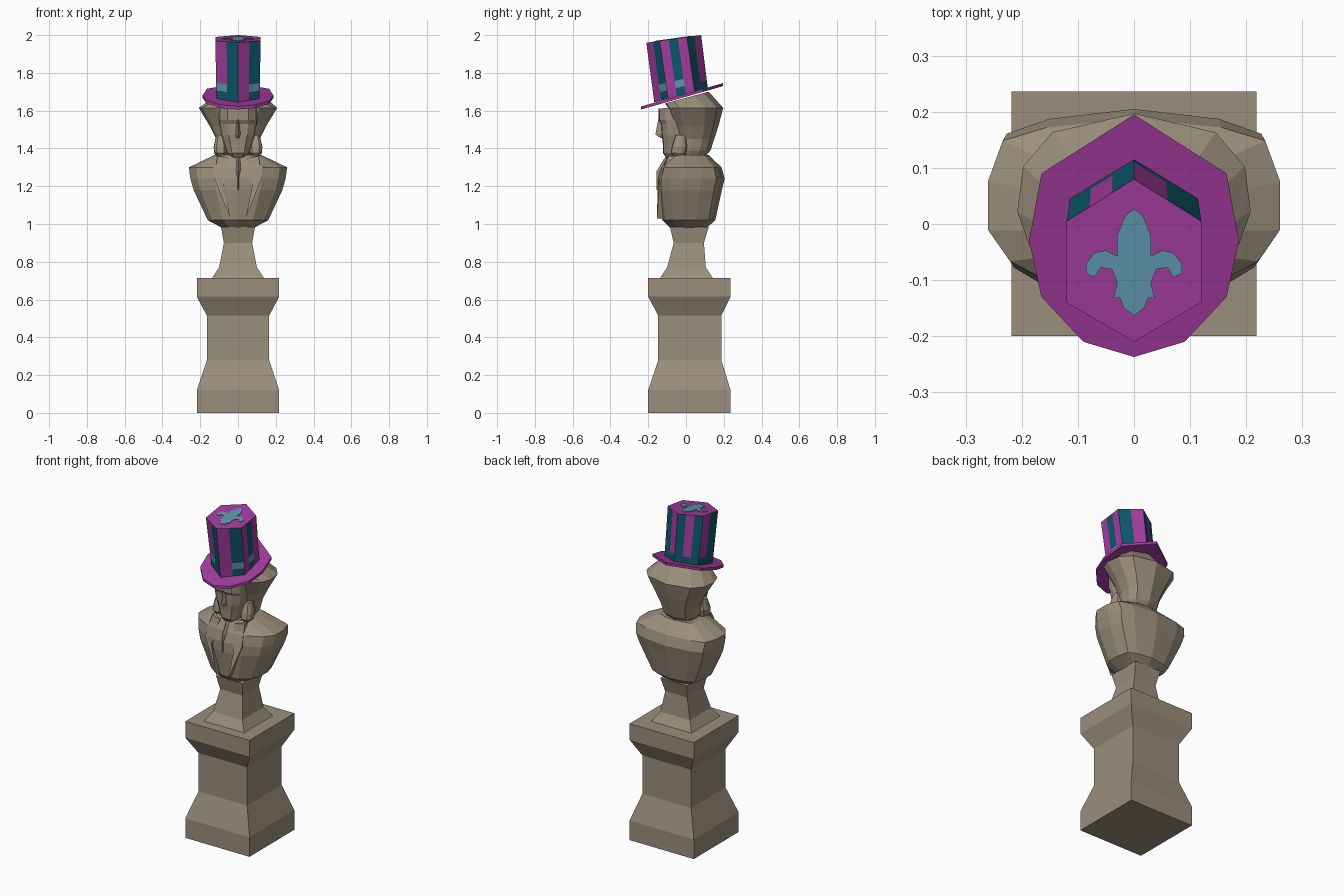
import bpy, bmesh, math
from mathutils import Vector

if "Cube" in bpy.data.objects:
    bpy.data.objects.remove(bpy.data.objects["Cube"])


def material(name, rgb):
    m = bpy.data.materials.new(name)
    m.diffuse_color = (*rgb, 1)
    m.use_nodes = True
    m.node_tree.nodes["Principled BSDF"].inputs["Base Color"].default_value = m.diffuse_color
    return m


STONE = material("stone", (0.33, 0.275, 0.2))
MAGENTA = material("magenta paint", (0.36, 0.045, 0.34))
TEAL = material("teal paint", (0.004, 0.095, 0.145))
BLUE = material("light blue paint", (0.115, 0.31, 0.43))


def make(name, verts, faces, mats, indices=None):
    me = bpy.data.meshes.new(name)
    me.from_pydata(verts, [], faces)
    for m in mats:
        me.materials.append(m)
    if indices:
        for p, i in zip(me.polygons, indices):
            p.material_index = i
    bm = bmesh.new()
    bm.from_mesh(me)
    bmesh.ops.remove_doubles(bm, verts=bm.verts, dist=1e-5)
    bmesh.ops.recalc_face_normals(bm, faces=bm.faces)
    bm.to_mesh(me)
    bm.free()
    ob = bpy.data.objects.new(name, me)
    bpy.context.collection.objects.link(ob)
    return ob


def mirrored(half):
    """Full outline from its right half, listed front to back."""
    return half + [(-x, y) for x, y in reversed(half) if x > 0]


def loft(name, half, rings, mat):
    """Rings are (z, half width, front y, back y[, tilt along y])."""
    outline = mirrored(half)
    n, verts, faces = len(outline), [], []
    for z, hw, yf, yb, *tilt in rings:
        for u, v in outline:
            y = (yf + yb) / 2 + v * (yb - yf) / 2
            verts.append((u * hw, y, z + (tilt[0] * y if tilt else 0)))
    for r in range(len(rings) - 1):
        for i in range(n):
            j = (i + 1) % n
            faces.append((r * n + i, r * n + j, r * n + n + j, r * n + n + i))
    faces += [tuple(range(n)), tuple(range(len(verts) - n, len(verts)))]
    return make(name, verts, faces, [mat])


def wedge(name, pts, depth, mat):
    """Front-facing plate extruded backwards into the body."""
    n = len(pts)
    verts = list(pts) + [(x, y + depth, z) for x, y, z in pts]
    faces = [tuple(range(n)), tuple(range(n, 2 * n))]
    faces += [(i, (i + 1) % n, n + (i + 1) % n, n + i) for i in range(n)]
    return make(name, verts, faces, [mat])


SQUARE = [(1, -1), (1, 1)]
TORSO = [(0, -1), (.5, -.9), (.85, -.6), (1, -.25), (1, .3), (.9, .75), (.6, .9), (0, 1)]
HEAD = [(0, -1), (.55, -.95), (.9, -.6), (1, -.2), (.95, .35), (.7, .77), (0, 1)]

# Pedestal and waisted foot of the bust
loft("pedestal", SQUARE, [
    (0, .218, -.2, .236), (.12, .218, -.2, .236), (.28, .165, -.147, .187),
    (.515, .165, -.147, .187), (.615, .218, -.2, .236), (.715, .218, -.2, .236)], STONE)
loft("bust_foot", SQUARE, [
    (.71, .14, -.14, .145), (.77, .1, -.1, .105), (.9, .075, -.065, .095),
    (.985, .09, -.085, .12)], STONE)

# Torso with shoulders
loft("torso", TORSO, [
    (.98, .085, -.085, .11), (1.02, .16, -.125, .155), (1.18, .235, -.148, .19),
    (1.24, .252, -.148, .205), (1.3, .26, -.13, .188), (1.365, .125, -.095, .12)], STONE)

# Lapels and neck cloth
for s, side in ((1, "right"), (-1, "left")):
    wedge(side + "_lapel", [
        (s * .05, -.105, 1.35), (s * .11, -.092, 1.36), (s * .125, -.14, 1.24),
        (s * .04, -.154, 1.03), (s * .075, -.15, 1.2)], .06, STONE)
loft("neck_cloth", [(0, -1), (1, 0), (0, 1)], [
    (1.18, .02, -.155, -.05), (1.28, .045, -.155, 0), (1.34, .06, -.12, .02),
    (1.38, .055, -.09, .03)], STONE)

# Hair, side curls, face and nose
loft("hair", HEAD, [
    (1.355, .085, -.04, .1), (1.39, .105, -.045, .13), (1.45, .115, -.045, .15),
    (1.52, .15, -.06, .172), (1.615, .208, -.095, .197), (1.668, .14, -.11, .12, .27)], STONE)
for s, side in ((1, "right"), (-1, "left")):
    ob = loft(side + "_curl", HEAD, [
        (1.35, .012, -.06, -.01), (1.375, .033, -.08, 0), (1.41, .036, -.075, .01),
        (1.47, .022, -.055, 0)], STONE)
    ob.location.x = s * .093
loft("face", HEAD, [
    (1.352, .04, -.105, 0), (1.375, .058, -.122, .02), (1.42, .072, -.122, .02),
    (1.47, .088, -.128, .02), (1.53, .098, -.132, .02), (1.55, .1, -.144, .02),
    (1.625, .1, -.146, .02, .1)], STONE)
loft("nose", [(0, -1), (1, 1)], [
    (1.455, .018, -.135, -.11), (1.475, .02, -.162, -.11), (1.56, .01, -.146, -.12)], STONE)

# Hat brim, tilted down at the front
BRIM = [(0, -.237), (.09, -.21), (.165, -.13), (.187, -.03), (.165, .09), (0, .195)]
loft("hat_brim", BRIM, [(1.674, 1, -1, 1, .285), (1.69, 1, -1, 1, .285)], MAGENTA)


def top_z(y):
    return 1.96 + (y + .21) * .14


# Six-sided crown: each wall is cut in alternating stripes, with a band at the foot
low = [Vector((x, y, 1.645 + (y + .165) * .27))
       for x, y in mirrored([(0, -.168), (.114, -.095), (.114, .045), (0, .115)])]
high = [Vector((x, y, top_z(y)))
        for x, y in mirrored([(0, -.21), (.12, -.14), (.12, .005), (0, .08)])]
counts = [2, 3, 2, 3, 2, 2]      # stripes per wall, counted from the front corner
levels = [0, .14, .27, 1]
verts, faces, index, stripe = [], [], [], 0
for wall, count in enumerate(counts):
    nxt = (wall + 1) % 6
    for c in range(count):
        for r in range(3):
            base = len(verts)
            for u, v in ((c, r), (c + 1, r), (c + 1, r + 1), (c, r + 1)):
                a = low[wall].lerp(low[nxt], u / count)
                b = high[wall].lerp(high[nxt], u / count)
                verts.append(a.lerp(b, levels[v]))
            faces.append(tuple(range(base, base + 4)))
            colour = stripe % 2
            outer = (wall == 0 and c == 1) or (wall == 5 and c == 0) or (wall == 1 and c == 1)
            if r == 1 and outer:
                colour = 2                      # light blue patches
            elif r == 0 and wall in (2, 3, 4, 5):
                colour = 1                      # teal foot band
            index.append(colour)
        stripe += 1
base = len(verts)
verts += high
faces.append(tuple(range(base, base + 6)))
index.append(0)
make("hat_crown", verts, faces, [MAGENTA, TEAL, BLUE], index)

# Painted three-petal ornament on the crown top
PETALS = [(0, -.163), (.018, -.15), (.025, -.132), (.037, -.132), (.03, -.105),
          (.04, -.08), (.06, -.078), (.07, -.095), (.086, -.088), (.085, -.07),
          (.07, -.051), (.05, -.047), (.03, -.057), (.03, -.02), (.016, .015), (0, .027)]
outline = mirrored(PETALS)
n = len(outline)
verts = [(x, y, top_z(y) + dz) for dz in (-.001, .003) for x, y in outline]
faces = [tuple(range(n)), tuple(range(n, 2 * n))]
faces += [(i, (i + 1) % n, n + (i + 1) % n, n + i) for i in range(n)]
make("hat_top_ornament", verts, faces, [BLUE])
